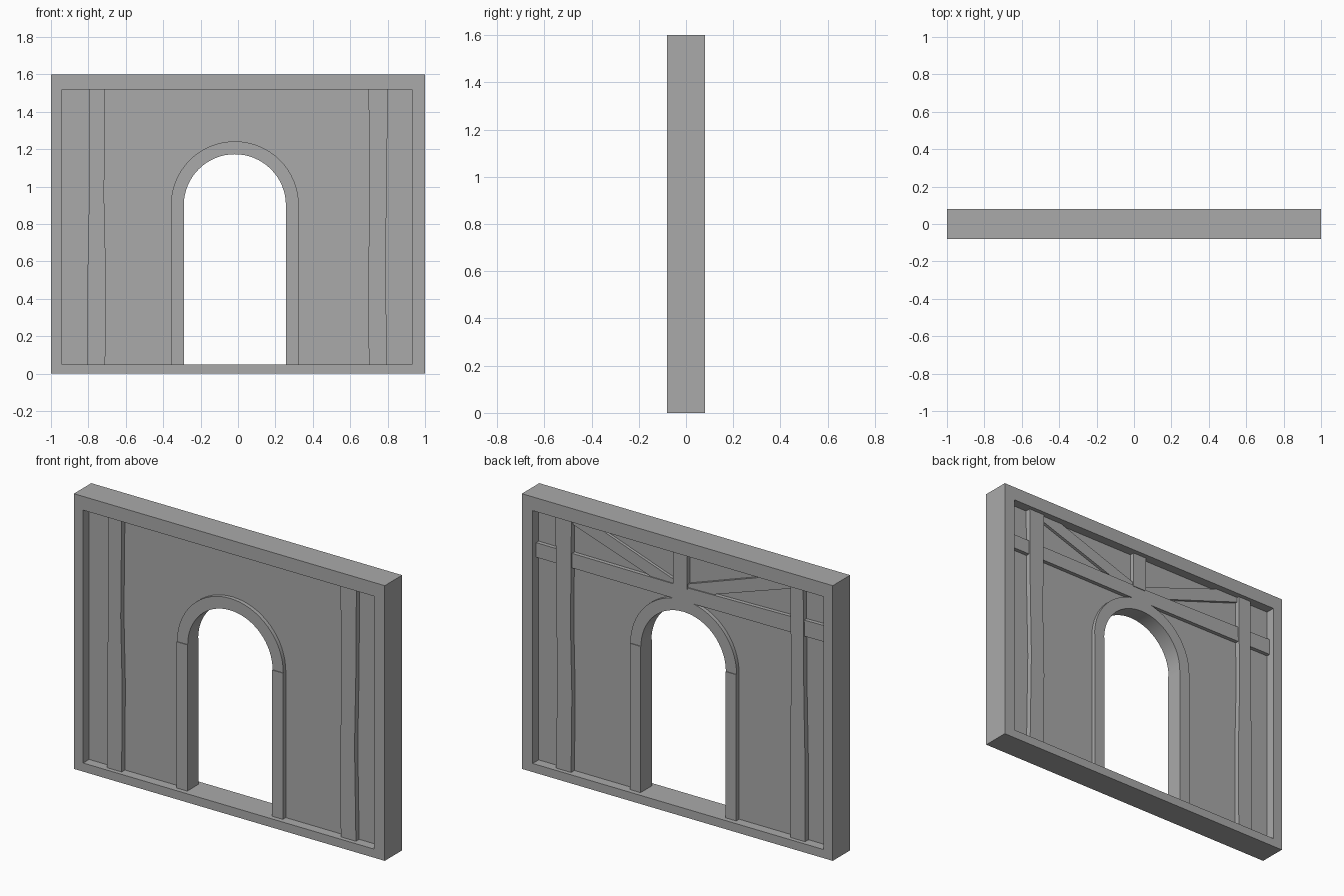
import bpy
import bmesh
from math import cos, sin, pi, radians

cube = bpy.data.objects.get("Cube")
if cube:
    bpy.data.objects.remove(cube, do_unlink=True)

grey = bpy.data.materials.new("plain grey")
grey.use_nodes = True
COLOR = (0.4, 0.4, 0.4, 1)
grey.diffuse_color = COLOR
grey.node_tree.nodes["Principled BSDF"].inputs["Base Color"].default_value = COLOR


def prism(name, outline, y0, y1, hole=None, smooth=False):
    """Extrude an x-z outline from y0 to y1; a hole with matching points makes a ring."""
    bm = bmesh.new()
    loops = [outline] + ([hole] if hole else [])
    front = [[bm.verts.new((x, y0, z)) for x, z in lp] for lp in loops]
    back = [[bm.verts.new((x, y1, z)) for x, z in lp] for lp in loops]
    n = len(outline)
    for f, b in zip(front, back):
        for i in range(n):
            j = (i + 1) % n
            bm.faces.new((f[i], f[j], b[j], b[i]))
    for side in (front, back):
        if hole:
            for i in range(n):
                j = (i + 1) % n
                bm.faces.new((side[0][i], side[0][j], side[1][j], side[1][i]))
        else:
            bm.faces.new(side[0])
    bmesh.ops.recalc_face_normals(bm, faces=bm.faces)
    mesh = bpy.data.meshes.new(name)
    bm.to_mesh(mesh)
    bm.free()
    mesh.materials.append(grey)
    obj = bpy.data.objects.new(name, mesh)
    bpy.context.collection.objects.link(obj)
    if smooth:
        bpy.ops.object.select_all(action="DESELECT")
        obj.select_set(True)
        bpy.context.view_layer.objects.active = obj
        bpy.ops.object.shade_smooth_by_angle(angle=radians(30))
    return obj


def rect(x0, x1, z0, z1):
    return [(x0, z0), (x1, z0), (x1, z1), (x0, z1)]


def arc(r, steps=32):
    """Half circle over the doorway, from right to left."""
    return [(CX + r * cos(pi * i / steps), SPRING + r * sin(pi * i / steps))
            for i in range(steps + 1)]


LEFT, RIGHT, SILL, HEAD = -0.94, 0.93, 0.05, 1.52
CX, SPRING, R_IN, R_OUT = -0.017, 0.9, 0.273, 0.342
WALL = 0.025
R_MID = (R_IN + R_OUT) / 2

# Outer frame
prism("frame", rect(-1, 1, 0, 1.6), -0.08, 0.08, hole=rect(LEFT, RIGHT, SILL, HEAD))

# Recessed wall with the doorway cut out of its outline
edge = 0.02
opening = [(CX + R_MID, SILL - edge)] + arc(R_MID) + [(CX - R_MID, SILL - edge)]
prism("wall_panel", [(LEFT - edge, SILL - edge), (LEFT - edge, HEAD + edge),
                     (RIGHT + edge, HEAD + edge), (RIGHT + edge, SILL - edge)] + opening,
      -WALL, WALL)

# Doorway surround
prism("door_arch", arc(R_OUT) + arc(R_IN)[::-1], -0.048, 0.048, smooth=True)
for name, side in (("left_jamb", 1), ("right_jamb", -1)):
    xs = sorted((CX + side * R_IN, CX + side * R_OUT))
    prism(name, rect(*xs, SILL, SPRING), -0.052, 0.052)

# Slightly uneven timber posts, standing proud on both faces
right_post = [(-0.805, SILL), (-0.71, SILL), (-0.707, 0.55), (-0.716, 0.95),
              (-0.71, HEAD), (-0.793, HEAD), (-0.797, 0.9), (-0.805, 0.5)]
left_post = [(0.7, SILL), (0.797, SILL), (0.788, 0.6), (0.796, 1.0),
             (0.8, HEAD), (0.698, HEAD), (0.704, 0.9), (0.695, 0.5)]
prism("right_post", right_post, -0.055, 0.056)
prism("left_post", left_post, -0.055, 0.056)

# Timber truss on the back face only
prism("cross_beam", [(LEFT, 1.24), (0, 1.235), (RIGHT, 1.237),
                     (RIGHT, 1.322), (0, 1.318), (LEFT, 1.335)], 0, 0.048)
prism("king_post", rect(-0.042, 0.046, 1.31, HEAD), 0, 0.052)
for name, s in (("left_brace", 1), ("right_brace", -1)):
    brace = [(0.03, 1.31), (0.17, 1.31), (0.72, 1.495), (0.72, HEAD),
             (0.56, HEAD), (0.03, 1.335)]
    prism(name, [(s * x, z) for x, z in brace], 0, 0.042)
